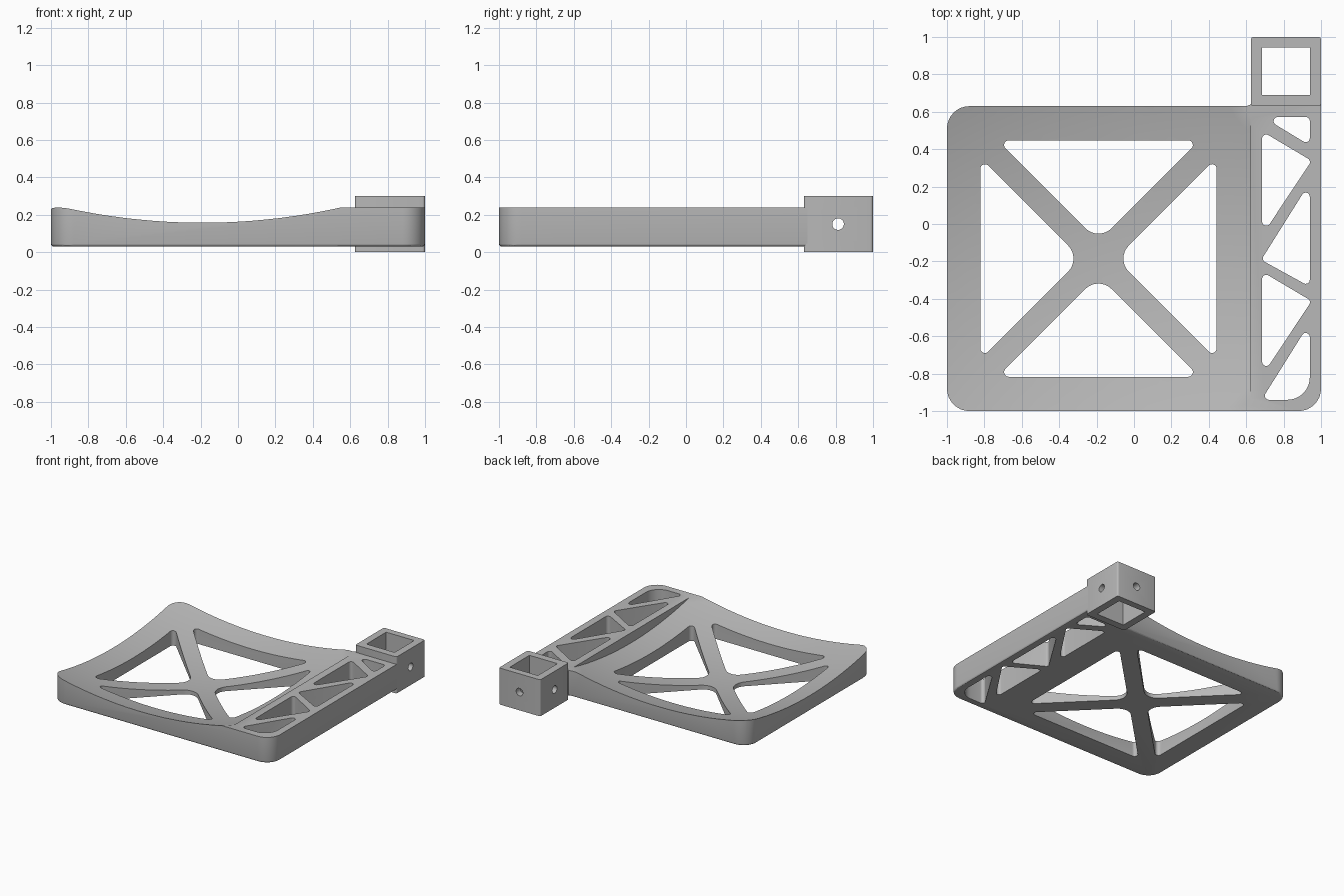
import bpy, bmesh, math
from mathutils import Vector, Matrix

old = bpy.data.objects.get("Cube")
if old:
    bpy.data.objects.remove(old, do_unlink=True)

grey = bpy.data.materials.new("plain grey")
grey.use_nodes = True
grey.diffuse_color = (0.48, 0.48, 0.48, 1)
grey.node_tree.nodes["Principled BSDF"].inputs["Base Color"].default_value = (0.48, 0.48, 0.48, 1)

BOTTOM, TOP = 0.03, 0.24
CENTRE = Vector((-0.19, -0.185))


def rounded(points, steps=8):
    """Outline with each (x, y, radius) corner rounded by an arc."""
    out, n = [], len(points)
    for i, (x, y, r) in enumerate(points):
        p = Vector((x, y))
        if not r:
            out.append(p)
            continue
        a = (Vector(points[i - 1][:2]) - p).normalized()
        b = (Vector(points[(i + 1) % n][:2]) - p).normalized()
        half = a.angle(b) / 2
        mid = p + (a + b).normalized() * r / math.sin(half)
        start = p + a * r / math.tan(half) - mid
        sweep = start.angle_signed(p + b * r / math.tan(half) - mid)
        for k in range(steps + 1):
            out.append(mid + Matrix.Rotation(-sweep * k / steps, 2) @ start)
    return out


def prism(bm, outline, z0, z1):
    """Extrude a flat outline; returns its bottom face."""
    low = [bm.verts.new((p.x, p.y, z0)) for p in outline]
    high = [bm.verts.new((p.x, p.y, z1)) for p in outline]
    base = bm.faces.new(low[::-1])
    bm.faces.new(high)
    for i in range(len(low)):
        j = (i + 1) % len(low)
        bm.faces.new((low[i], low[j], high[j], high[i]))
    return base


def make(name, bm, cutter=False):
    bmesh.ops.recalc_face_normals(bm, faces=bm.faces)
    mesh = bpy.data.meshes.new(name)
    bm.to_mesh(mesh)
    bm.free()
    mesh.materials.append(grey)
    obj = bpy.data.objects.new(name, mesh)
    bpy.context.collection.objects.link(obj)
    obj.hide_render = cutter
    return obj


def activate(obj):
    bpy.ops.object.select_all(action='DESELECT')
    obj.select_set(True)
    bpy.context.view_layer.objects.active = obj


def cut(obj, cutter):
    activate(obj)
    mod = obj.modifiers.new("cut", 'BOOLEAN')
    mod.operation, mod.solver, mod.object = 'DIFFERENCE', 'EXACT', cutter
    bpy.ops.object.modifier_apply(modifier=mod.name)
    bpy.data.objects.remove(cutter, do_unlink=True)


# Plate with rounded corners, a softened lower rim and a small fillet by the socket
bm = bmesh.new()
base = prism(bm, rounded([(-1, -1, 0.12), (1, -1, 0.12), (1, 0.65, 0), (0.63, 0.65, 0),
                          (0.622, 0.638, 0), (0.60, 0.63, 0), (-1, 0.63, 0.12)]), BOTTOM, TOP)
bmesh.ops.recalc_face_normals(bm, faces=bm.faces)
bmesh.ops.bevel(bm, geom=list(base.edges), offset=0.015, segments=3, profile=0.5, affect='EDGES')
plate = make("plate", bm)

# Spherical dish in the upper surface, stopping at the side rail
bm = bmesh.new()
RADIUS, FLOOR, REACH, RINGS = 3.5, 0.061, 1.4, 20
profile = [Vector((REACH * i / RINGS, 0, 0)) for i in range(RINGS + 1)]
for p in profile:
    p.z = FLOOR + RADIUS - math.sqrt(RADIUS ** 2 - p.x ** 2)
profile += [Vector((REACH, 0, 0.6)), Vector((0, 0, 0.6))]
verts = [bm.verts.new(p) for p in profile]
edges = [bm.edges.new(pair) for pair in zip(verts, verts[1:])]
bmesh.ops.spin(bm, geom=verts + edges, cent=(0, 0, 0), axis=(0, 0, 1),
               angle=2 * math.pi, steps=80, use_duplicate=False)
bmesh.ops.remove_doubles(bm, verts=bm.verts, dist=1e-4)
bmesh.ops.translate(bm, verts=bm.verts, vec=CENTRE.to_3d())
bmesh.ops.bisect_plane(bm, geom=bm.verts[:] + bm.edges[:] + bm.faces[:],
                       plane_co=(0.622, 0, 0), plane_no=(1, 0, 0), clear_outer=True)
bmesh.ops.holes_fill(bm, edges=[e for e in bm.edges if e.is_boundary], sides=0)
cut(plate, make("dish_cutter", bm, True))

# Four triangular windows leaving a diagonal cross
bm = bmesh.new()
HALF, NOSE = 0.632, 0.092
for turn in range(4):
    spin = Matrix.Rotation(turn * math.pi / 2, 2)
    corners = [(0, NOSE, 0.1), (HALF - NOSE, HALF, 0.025), (NOSE - HALF, HALF, 0.025)]
    prism(bm, [CENTRE + spin @ p for p in rounded(corners)], -0.2, 0.5)

# Zigzag truss windows in the side rail
L, R, r, PITCH = 0.685, 0.94, 0.022, 0.75
windows = [[(0.69, 0.572, r), (R, 0.572, r), (R, 0.42, r)]]
for k in range(2):
    d = -PITCH * k
    windows.append([(L, 0.495 + d, r), (0.95, 0.338 + d, r), (L, -0.06 + d, r)])
windows.append([(R, 0.222, r), (0.68, -0.192, r), (R, -0.335, r)])
windows.append([(R, 0.222 - PITCH, r), (0.682, -0.94, r), (R, -0.94, 0.12)])
for w in windows:
    prism(bm, rounded(w), -0.2, 0.5)
cut(plate, make("window_cutter", bm, True))

# Square socket tube at the back corner
bm = bmesh.new()
e = 0.014
prism(bm, rounded([(0.625, 0.63, e), (1, 0.63, e), (1, 1, e), (0.625, 1, e)], 4), 0, 0.3)
socket = make("socket", bm)
bm = bmesh.new()
prism(bm, rounded([(0.685, 0.69, 0), (R, 0.69, 0), (R, 0.945, 0), (0.685, 0.945, 0)]), -0.1, 0.4)
cut(socket, make("bore_cutter", bm, True))

# Cross pin holes through the socket walls
for axis, spot, depth in (('Y', (0.81, 0.813, 0.15), 0.6), ('X', (0.813, 1, 0.15), 0.3)):
    bm = bmesh.new()
    bmesh.ops.create_cone(bm, cap_ends=True, segments=32, radius1=0.031, radius2=0.031, depth=depth,
                          matrix=Matrix.Translation(spot) @ Matrix.Rotation(math.pi / 2, 4, axis))
    cut(socket, make("pin_cutter", bm, True))

for part in (plate, socket):
    activate(part)
    bpy.ops.object.shade_smooth_by_angle(angle=math.radians(30))
